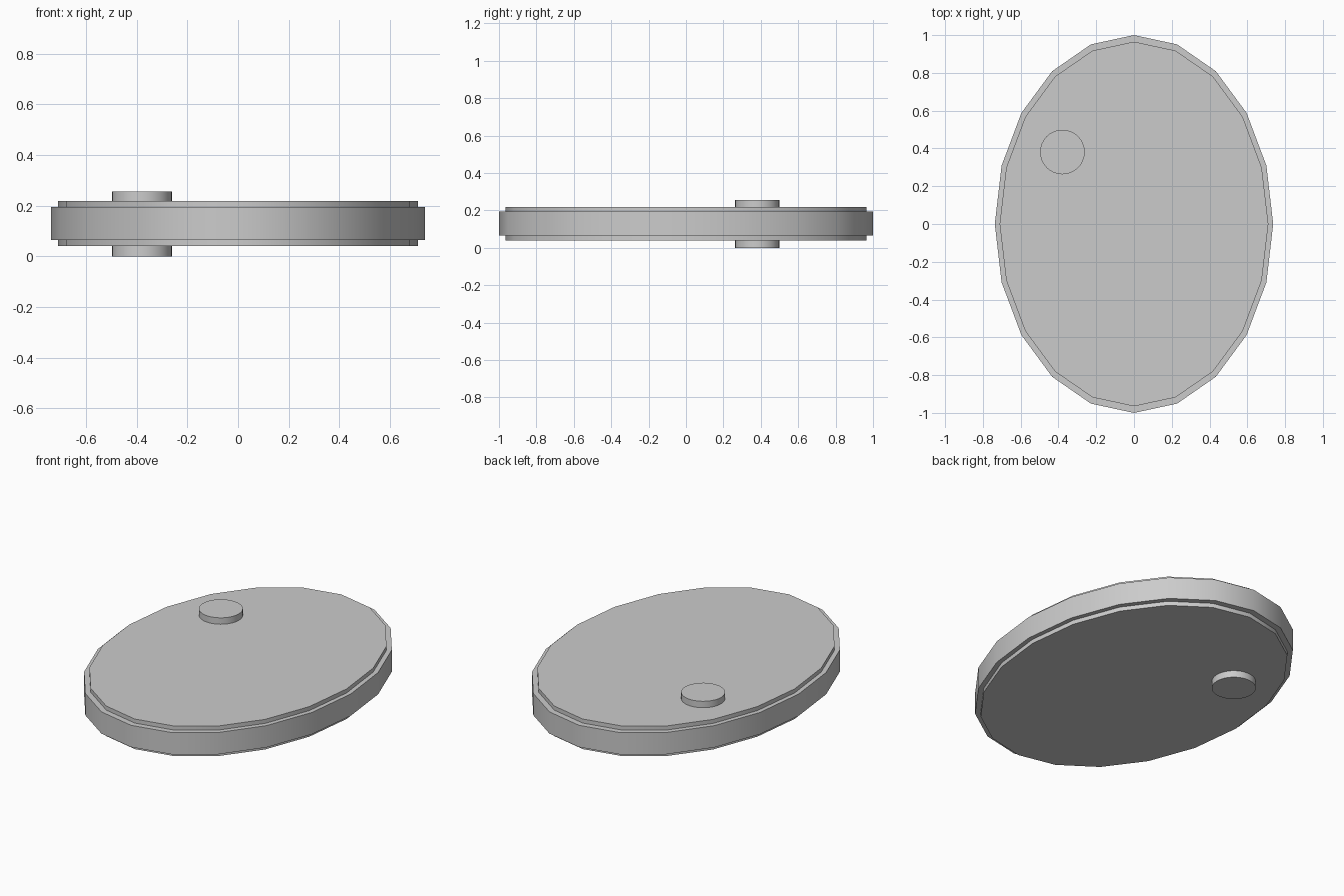
import bpy, bmesh
from math import cos, sin, tau, radians

if "Cube" in bpy.data.objects:
    bpy.data.objects.remove(bpy.data.objects["Cube"])


def lathe(name, profile, sides, rx, ry, centre=(0, 0)):
    """Closed elliptical solid from (scale, z) profile points, bottom to top."""
    bm = bmesh.new()
    rings = []
    for s, z in profile:
        rings.append([bm.verts.new((centre[0] + s * rx * cos(tau * i / sides),
                                    centre[1] + s * ry * sin(tau * i / sides), z))
                      for i in range(sides)])
    bm.faces.new(rings[0][::-1])
    bm.faces.new(rings[-1])
    for a, b in zip(rings, rings[1:]):
        for i in range(sides):
            j = (i + 1) % sides
            bm.faces.new((a[i], a[j], b[j], b[i]))
    bmesh.ops.recalc_face_normals(bm, faces=bm.faces)
    mesh = bpy.data.meshes.new(name)
    bm.to_mesh(mesh)
    bm.free()
    obj = bpy.data.objects.new(name, mesh)
    bpy.context.collection.objects.link(obj)
    bpy.ops.object.select_all(action='DESELECT')
    obj.select_set(True)
    bpy.context.view_layer.objects.active = obj
    bpy.ops.object.shade_smooth_by_angle(angle=radians(30))
    return obj


# Oval plate with a raised, slightly inset face on both sides
lathe("oval_plate",
      [(0.965, 0.04), (0.965, 0.065), (1, 0.065),
       (1, 0.194), (0.965, 0.194), (0.965, 0.218)],
      20, 0.737, 1.0)

# Round pin showing above and below the plate
for name, z0, z1 in (("pin_bottom", 0.0, 0.04), ("pin_top", 0.218, 0.256)):
    lathe(name, [(1, z0), (1, z1)], 32, 0.118, 0.118, (-0.379, 0.381))
